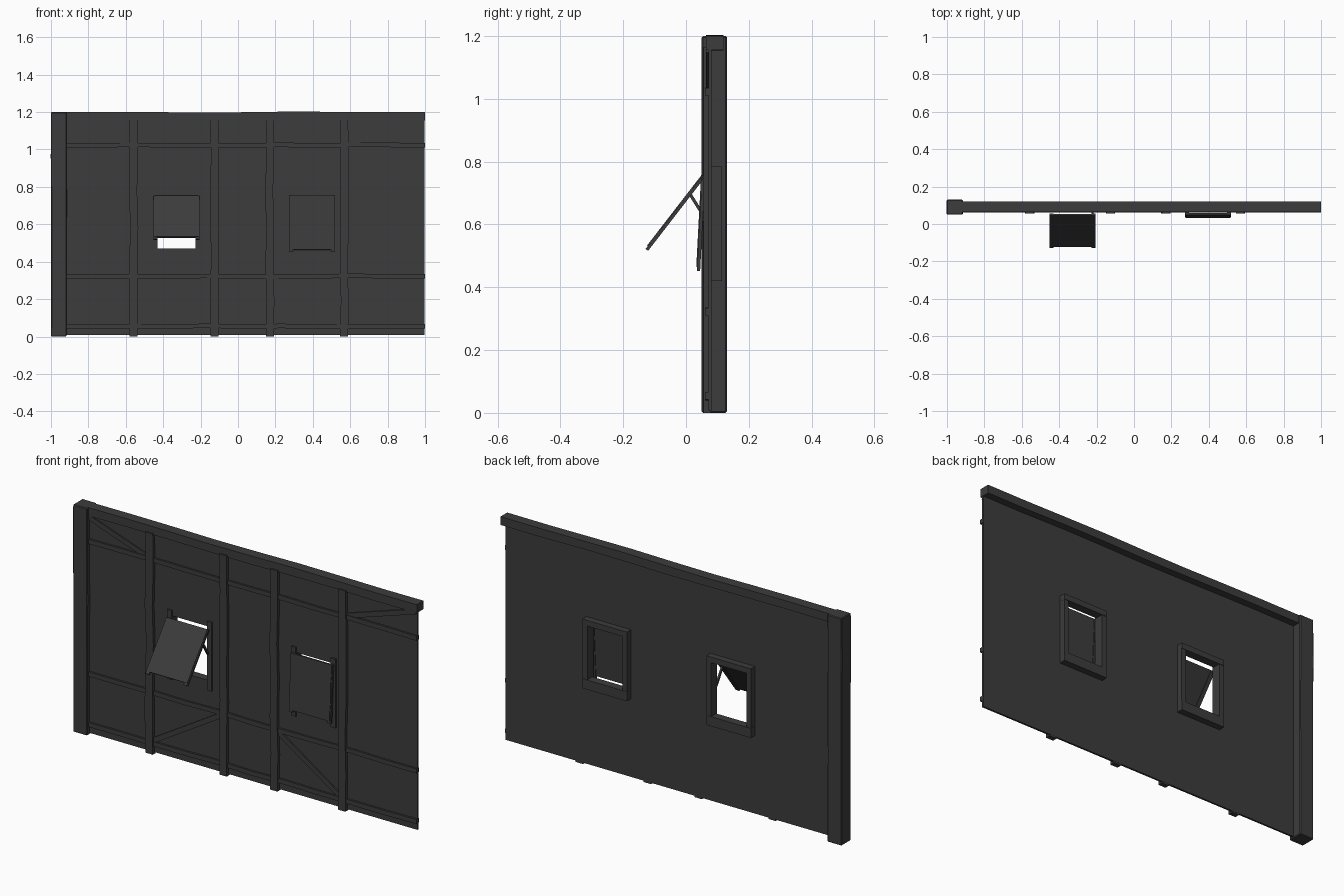
import bpy, bmesh, math, random
from mathutils import Vector

if "Cube" in bpy.data.objects:
    bpy.data.objects.remove(bpy.data.objects["Cube"])

random.seed(4)
dark = bpy.data.materials.new("dark_timber")
dark.diffuse_color = (0.045, 0.045, 0.045, 1)
dark.use_nodes = True
dark.node_tree.nodes["Principled BSDF"].inputs["Base Color"].default_value = dark.diffuse_color


def finish(name, bm):
    bmesh.ops.recalc_face_normals(bm, faces=bm.faces)
    me = bpy.data.meshes.new(name)
    bm.to_mesh(me)
    bm.free()
    me.materials.append(dark)
    ob = bpy.data.objects.new(name, me)
    bpy.context.collection.objects.link(ob)
    return ob


def bar(name, p, q, side, up, cuts=0, wobble=0.0):
    """Rectangular bar from p to q; side and up are the half-extent vectors."""
    p, q, side, up = map(Vector, (p, q, side, up))
    bm = bmesh.new()
    rings = []
    for i in range(cuts + 2):
        c = p.lerp(q, i / (cuts + 1))
        inner = 0 < i < cuts + 1
        j = random.uniform(-wobble, wobble) if inner else 0
        k = 1 + (random.uniform(-wobble, wobble) * 15 if inner else 0)
        c = c + side.normalized() * j
        rings.append([bm.verts.new(c + side * a * k + up * b)
                      for a, b in ((-1, -1), (1, -1), (1, 1), (-1, 1))])
    for r, s in zip(rings, rings[1:]):
        for i in range(4):
            bm.faces.new((r[i], r[(i + 1) % 4], s[(i + 1) % 4], s[i]))
    bm.faces.new(rings[0])
    bm.faces.new(rings[-1])
    return finish(name, bm)


def wall_bar(name, x0, z0, x1, z1, w, y0, y1, cuts=0, wobble=0.0):
    """Bar lying in the wall plane, width w, depth y0..y1."""
    y = (y0 + y1) / 2
    d = Vector((x1 - x0, 0, z1 - z0)).normalized()
    side = Vector((-d.z, 0, d.x)) * w / 2
    return bar(name, (x0, y, z0), (x1, y, z1), side, (0, (y1 - y0) / 2, 0), cuts, wobble)


# Thin wall panel with two window openings
xs = [-0.95, -0.432, -0.226, 0.292, 0.498, 0.998]
zs = [0.008, 0.47, 0.755, 1.175]
bm = bmesh.new()
grid = [[bm.verts.new((x, 0.071, z)) for z in zs] for x in xs]
for i in range(5):
    for j in range(3):
        if j == 1 and i in (1, 3):
            continue
        bm.faces.new((grid[i][j], grid[i + 1][j], grid[i + 1][j + 1], grid[i][j + 1]))
wall = finish("wall_panel", bm)
solid = wall.modifiers.new("thickness", "SOLIDIFY")
solid.thickness = 0.01
solid.offset = 1 if wall.data.polygons[0].normal.y > 0 else -1

# Corner post with a slightly chamfered outline
post = wall_bar("corner_post", -0.958, 0, -0.958, 1.2, 0.084, 0.05, 0.13, 4, 0.001)
bev = post.modifiers.new("bevel", "BEVEL")
bev.width, bev.segments = 0.004, 1

# Top plate and horizontal rails
wall_bar("top_plate", -0.93, 1.178, 1, 1.178, 0.044, 0.063, 0.119, 7, 0.003)
for z in (1.022, 0.322, 0.055):
    wall_bar("horizontal_rail", -0.93, z, 1, z, 0.024, 0.061, 0.08, 9, 0.003)

# Vertical studs
for x in (-0.558, -0.126, 0.17, 0.567):
    wall_bar("vertical_stud", x, 0, x, 1.165, 0.043, 0.055, 0.08, 5, 0.004)

# Diagonal braces
for a in ((-0.925, 1.15, -0.56, 1.025), (0.57, 1.025, 0.99, 1.16),
          (-0.55, 0.065, -0.13, 0.318), (0.175, 0.318, 0.56, 0.06)):
    wall_bar("diagonal_brace", *a, 0.026, 0.064, 0.079)


def window(cx, top, foot):
    """Frame deep behind the wall, and a shutter hanging from top to foot (y, z)."""
    for s in (-1, 1):
        x = cx + s * 0.116
        wall_bar("window_jamb", x, 0.42, x, 0.785, 0.027, 0.063, 0.113)
    wall_bar("window_sill", cx - 0.13, 0.445, cx + 0.13, 0.445, 0.05, 0.074, 0.115)
    wall_bar("window_head", cx - 0.13, 0.77, cx + 0.13, 0.77, 0.03, 0.074, 0.115)
    p, q = Vector((cx, *top)), Vector((cx, *foot))
    d = (q - p).normalized()
    n = Vector((1, 0, 0)).cross(d)
    # shutter board and the two longer battens along its edges
    bar("shutter_board", p, q - d * 0.012, (0.118, 0, 0), n * 0.005, 5, 0.001)
    for s in (-1, 1):
        off = Vector((s * 0.112, 0, 0)) + n * (0.003 if n.y > 0 else -0.003)
        bar("shutter_batten", p + off, q + off, (0.011, 0, 0), n * 0.005)


window(-0.329, (0.05, 0.75), (-0.127, 0.521))
window(0.395, (0.053, 0.757), (0.037, 0.452))

# Stay holding the open shutter
bar("shutter_stay", (-0.222, 0.012, 0.698), (-0.222, 0.066, 0.612),
    (0.005, 0, 0), (0, 0.0042, 0.0027))
